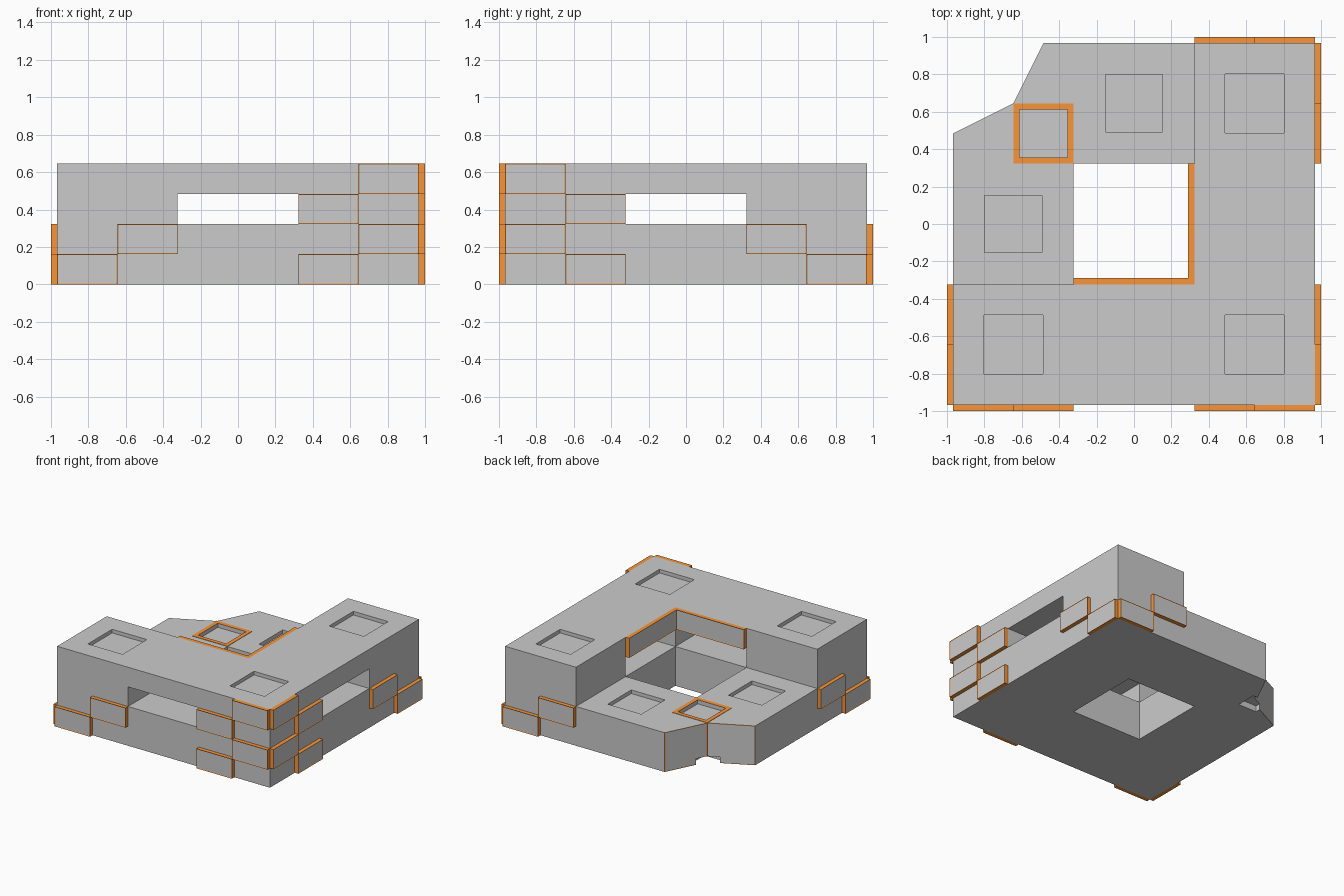
import bpy, bmesh

if "Cube" in bpy.data.objects:
    bpy.data.objects.remove(bpy.data.objects["Cube"])

U = 0.3225        # plan grid cell
H = U / 2         # height layer
W = 3 * U         # half width of the body
T = 0.033         # trim panel thickness


def material(name, rgb):
    m = bpy.data.materials.new(name)
    m.diffuse_color = (*rgb, 1)
    m.use_nodes = True
    m.node_tree.nodes["Principled BSDF"].inputs["Base Color"].default_value = m.diffuse_color
    return m


GREY = material("grey", (0.8, 0.8, 0.8))
ORANGE = material("orange", (0.95, 0.3, 0.04))


def finish(name, bm, mats):
    me = bpy.data.meshes.new(name)
    bmesh.ops.recalc_face_normals(bm, faces=bm.faces[:])
    bm.to_mesh(me)
    bm.free()
    for m in mats:
        me.materials.append(m)
    ob = bpy.data.objects.new(name, me)
    bpy.context.collection.objects.link(ob)
    return ob


def add_box(bm, lo, hi):
    verts = bmesh.ops.create_cube(bm, size=1)["verts"]
    for v in verts:
        v.co = [hi[i] if v.co[i] > 0 else lo[i] for i in range(3)]


def boxes(name, spans, mats):
    bm = bmesh.new()
    for lo, hi in spans:
        add_box(bm, lo, hi)
    return finish(name, bm, mats)


def prism(points, z0, z1):
    bm = bmesh.new()
    f = bm.faces.new([bm.verts.new((x, y, z0)) for x, y in points])
    top = bmesh.ops.extrude_face_region(bm, geom=[f])["geom"]
    for v in top:
        if isinstance(v, bmesh.types.BMVert):
            v.co.z = z1
    bmesh.ops.recalc_face_normals(bm, faces=bm.faces[:])
    return bm


def cut(ob, spans):
    cutter = boxes(ob.name + "_cutter", spans, [GREY])
    cutter.hide_render = True
    mod = ob.modifiers.new("cut", "BOOLEAN")
    mod.operation, mod.solver, mod.object = "DIFFERENCE", "EXACT", cutter
    bpy.context.view_layer.objects.active = ob
    bpy.ops.object.modifier_apply(modifier=mod.name)
    bpy.data.objects.remove(cutter)


def pocket(x, y, z, half, depth=0.03):
    return (x - half, y - half, z - depth), (x + half, y + half, z + 0.05)


def panel(name, lo, hi, normal):
    """Orange slab with a thin-bordered grey face pointing along normal."""
    bm = bmesh.new()
    add_box(bm, lo, hi)
    bm.normal_update()
    face = [f for f in bm.faces if f.normal.dot(normal) > 0.9]
    bmesh.ops.inset_individual(bm, faces=face, thickness=0.007, depth=-0.003)
    face[0].material_index = 1
    return finish(name, bm, [ORANGE, GREY])


# Lower block with the concave corner, whose walls get an orange border
bm = prism([(-W, -W), (W, -W), (W, W), (-1.5 * U, W), (-2 * U, 2 * U), (-W, 1.5 * U)], 0, 2 * H)
walls = [f for f in bm.faces if abs(f.normal.x) > 0.1 and abs(f.normal.y) > 0.1]
border = bmesh.ops.inset_individual(bm, faces=walls, thickness=0.007, depth=0)["faces"]
for f in border:
    f.material_index = 1
for f in walls:
    f.material_index = 0
base = finish("lower_block", bm, [GREY, ORANGE])
cut(base, [
    ((-U, -U, -0.1), (U, U, 1)),                                          # centre shaft
    pocket(0, 2 * U, 2 * H, 0.153), pocket(-2 * U, 0, 2 * H, 0.153),      # top pockets
    pocket(-1.5 * U, 1.5 * U, 2 * H, 0.128),                              # framed pocket
    ((-2 * U - 0.085, 2 * U - 0.085, -0.05), (-2 * U + 0.085, 2 * U + 0.085, 0.05)),
])

# Upper L with a window through each arm
upper = finish("upper_block", prism(
    [(-W, -W), (W, -W), (W, W), (U, W), (U, -U), (-W, -U)], 2 * H, 4 * H), [GREY])
cut(upper, [((-U, -1.2, 2 * H - 0.05), (U, -U + 0.1, 3 * H))])
cut(upper, [((U - 0.1, -U, 2 * H - 0.05), (1.2, U, 3 * H))])
cut(upper, [pocket(x * 2 * U, y * 2 * U, 4 * H, 0.158) for x, y in ((-1, -1), (1, -1), (1, 1))])

# Orange frame around the low corner pocket
a, b, z0, z1 = 0.128, U / 2, 2 * H - 0.001, 2 * H + 0.003
c = 1.5 * U
boxes("pocket_frame", [((-c + x0, c + y0, z0), (-c + x1, c + y1, z1)) for x0, y0, x1, y1 in (
    (-b, -b, b, -a), (-b, a, b, b), (-b, -a, -a, a), (a, -a, b, a))], [ORANGE])

# Checkerboard trim panels: (cell along the side, layer)
SIDES = {
    "front": [(-3, 0), (-2, 1), (1, 0), (2, 1), (1, 2), (2, 3)],
    "right": [(-3, 1), (-3, 3), (-2, 0), (-2, 2), (1, 1), (2, 0)],
    "back": [(1, 1), (2, 0)],
    "left": [(-3, 0), (-2, 1)],
}
for side, cells in SIDES.items():
    s = 1 if side in ("right", "back") else -1
    d0, d1 = sorted((s * W, s * (W + T)))
    for i, k in cells:
        if side in ("front", "back"):
            lo, hi, n = (i * U, d0, k * H), ((i + 1) * U, d1, (k + 1) * H), (0, s, 0)
        else:
            lo, hi, n = (d0, i * U, k * H), (d1, (i + 1) * U, (k + 1) * H), (s, 0, 0)
        panel(side + "_panel", lo, hi, n)

# Long panels on the inner walls of the L
panel("inner_front_panel", (-U, -U, 3 * H), (U - T, -U + T, 4 * H), (0, 1, 0))
panel("inner_right_panel", (U - T, -U, 3 * H), (U, U, 4 * H), (-1, 0, 0))
